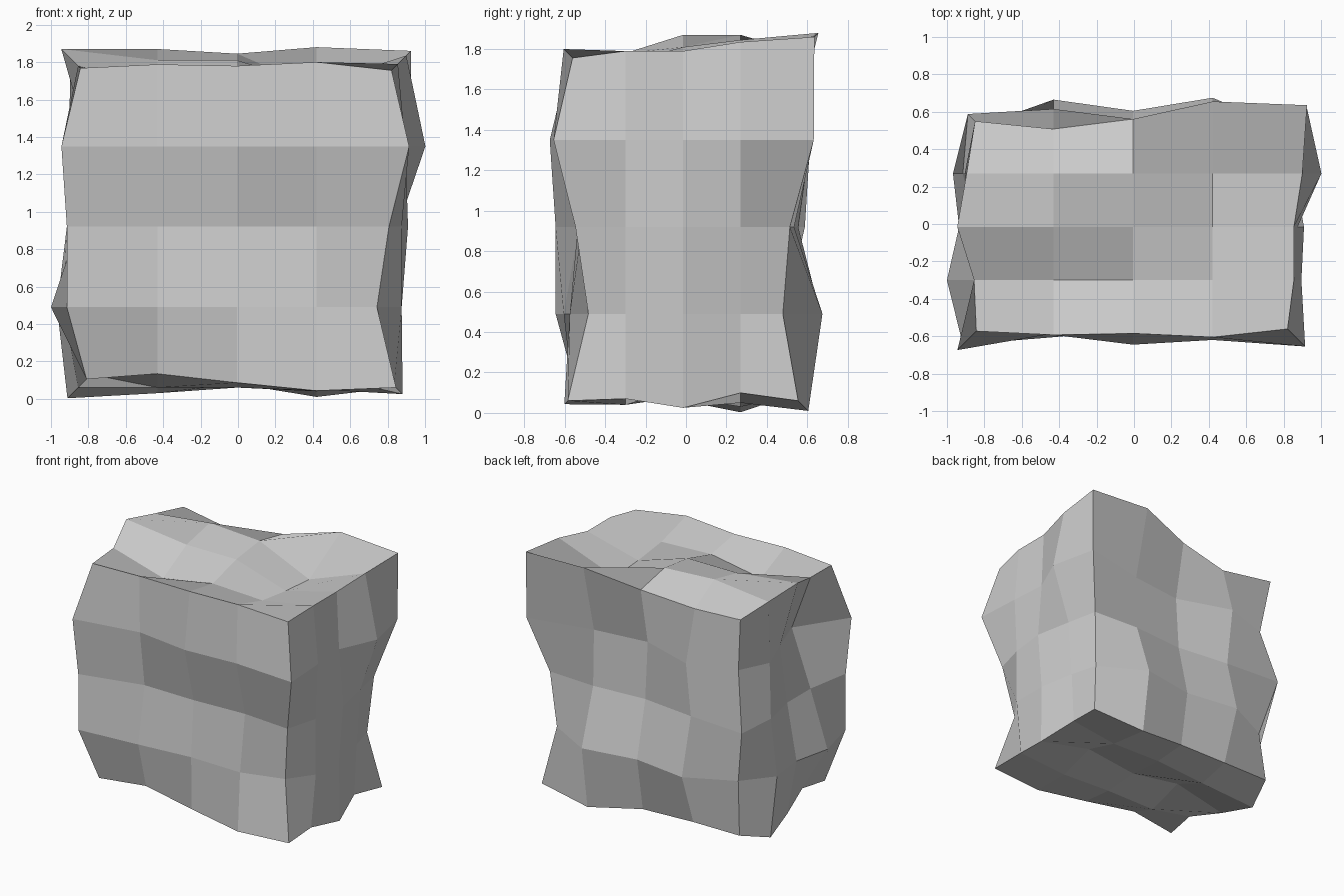
import bpy, bmesh

if "Cube" in bpy.data.objects:
    bpy.data.objects.remove(bpy.data.objects["Cube"])

# Spacing and centre of the 4 x 4 x 4 block
STEP = (0.425, 0.285, 0.43)
CENTRE = (-0.005, -0.015, 0.92)

# Outward bulge of each surface point: rows run front to back, columns left to right.
# Middle layers list only the points on the outside.
BOTTOM = [[-.045, -.074, -.026, .017, 0], [-.07, 0, 0, .02, -.01],
          [0, -.09, -.02, -.07, .035], [.057, .03, 0, .01, -.039],
          [-.03, -.03, -.02, .05, 0]]
LOWER = [[.06, .02, -.02, -.01, -.102], [.145, .03], [.08, .03], [.113, -.02],
         [-.065, .11, .05, .12, -.076]]
MIDDLE = [[.06, -.057, -.05, -.07, -.038], [0, .03], [0, .064], [.06, .01],
          [.033, 0, -.05, -.02, -.041]]
UPPER = [[.089, 0, .06, .035, .07], [-.16, .05], [-.06, .03], [.05, .157],
         [-.06, .06, -.08, -.03, .077]]
TOP = [[-.012, .008, 0, .02, -.024], [0, -.12, -.048, -.065, .01],
       [.09, .03, .03, -.10, .01], [.04, .09, .065, -.12, .055],
       [-.005, -.047, .006, .10, .08]]
LAYERS = [BOTTOM, LOWER, MIDDLE, UPPER, TOP]


def bulge(i, j, k):
    row = LAYERS[k][j]
    return row[i] if len(row) == 5 else row[0 if i == 0 else 1]


# Subdivided block, each point pushed along the sides it lies on
bm = bmesh.new()
bmesh.ops.create_cube(bm, size=4)
bmesh.ops.subdivide_edges(bm, edges=bm.edges[:], cuts=3, use_grid_fill=True)
for v in bm.verts:
    grid = [round(c) for c in v.co]
    d = bulge(*[g + 2 for g in grid])
    for a, g in enumerate(grid):
        side = (g == 2) - (g == -2)
        v.co[a] = CENTRE[a] + g * STEP[a] + side * d
bmesh.ops.recalc_face_normals(bm, faces=bm.faces[:])

mesh = bpy.data.meshes.new("rock_block")
bm.to_mesh(mesh)
bm.free()
rock = bpy.data.objects.new("rock_block", mesh)
bpy.context.collection.objects.link(rock)
